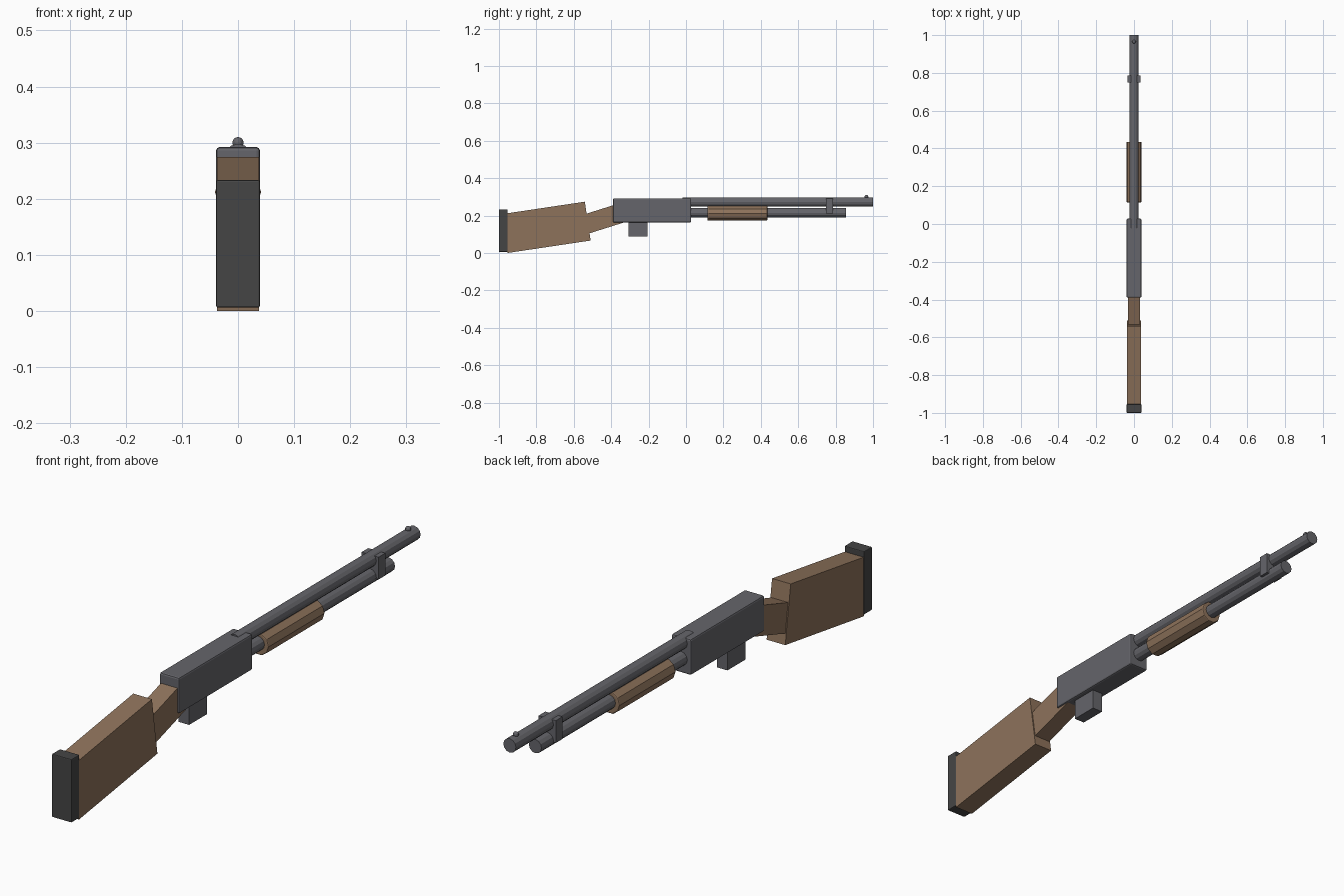
import bpy
from math import radians, sin, cos, pi

if "Cube" in bpy.data.objects:
    bpy.data.objects.remove(bpy.data.objects["Cube"])


def material(name, color):
    m = bpy.data.materials.new(name)
    m.diffuse_color = (*color, 1)
    m.use_nodes = True
    m.node_tree.nodes["Principled BSDF"].inputs["Base Color"].default_value = m.diffuse_color
    return m


METAL = material("gunmetal", (0.13, 0.13, 0.145))
WOOD = material("wood", (0.27, 0.17, 0.105))
RUBBER = material("rubber", (0.06, 0.06, 0.06))


def finish(name, mat, bevel=0):
    ob = bpy.context.object
    ob.name = name
    ob.data.materials.append(mat)
    if bevel:
        b = ob.modifiers.new("bevel", 'BEVEL')
        b.width = bevel
        b.segments = 2
        b.limit_method = 'ANGLE'
        b.angle_limit = radians(50)
    return ob


def box(name, mat, centre, size, tilt=0, bevel=0):
    bpy.ops.mesh.primitive_cube_add(size=1, location=centre)
    bpy.context.object.scale = size
    bpy.ops.object.transform_apply(location=False, rotation=False, scale=True)
    bpy.context.object.rotation_euler.x = radians(tilt)
    return finish(name, mat, bevel)


def rod(name, mat, radius, y0, y1, z, sides, turn=0, bevel=0):
    bpy.ops.mesh.primitive_cylinder_add(vertices=sides, radius=radius, depth=y1 - y0,
                                        location=(0, (y0 + y1) / 2, z),
                                        rotation=(radians(90), radians(turn), 0))
    return finish(name, mat, bevel)


# Receiver and the block under it
box("receiver", METAL, (0, -0.181, 0.2275), (0.078, 0.418, 0.129), bevel=0.006)
box("trigger_block", METAL, (0, -0.256, 0.133), (0.042, 0.102, 0.09))

# Barrel, magazine tube, clamp and bead sight
rod("barrel", METAL, 0.025, -0.02, 1.0, 0.273, 12)
rod("magazine_tube", METAL, 0.025, -0.01, 0.855, 0.215, 12)
box("barrel_band", METAL, (0, 0.768, 0.25), (0.068, 0.038, 0.08))
bpy.ops.mesh.primitive_uv_sphere_add(segments=12, ring_count=8, radius=0.01,
                                     location=(0, 0.965, 0.30))
finish("bead_sight", METAL)

# Pump handle
rod("pump_handle", WOOD, 0.041, 0.115, 0.435, 0.212, 10, turn=18, bevel=0.004)

# Neck, stock and butt pad
box("stock_neck", WOOD, (0, -0.45, 0.181), (0.066, 0.22, 0.105), tilt=17.5)
a, length, height = radians(8.5), 0.45, 0.21
box("stock", WOOD,
    (0, -0.955 + cos(a) * length / 2 - sin(a) * height / 2,
     sin(a) * length / 2 + cos(a) * height / 2),
    (0.074, length, height), tilt=8.5)
box("butt_pad", RUBBER, (0, -0.977, 0.1195), (0.078, 0.046, 0.227), bevel=0.003)
